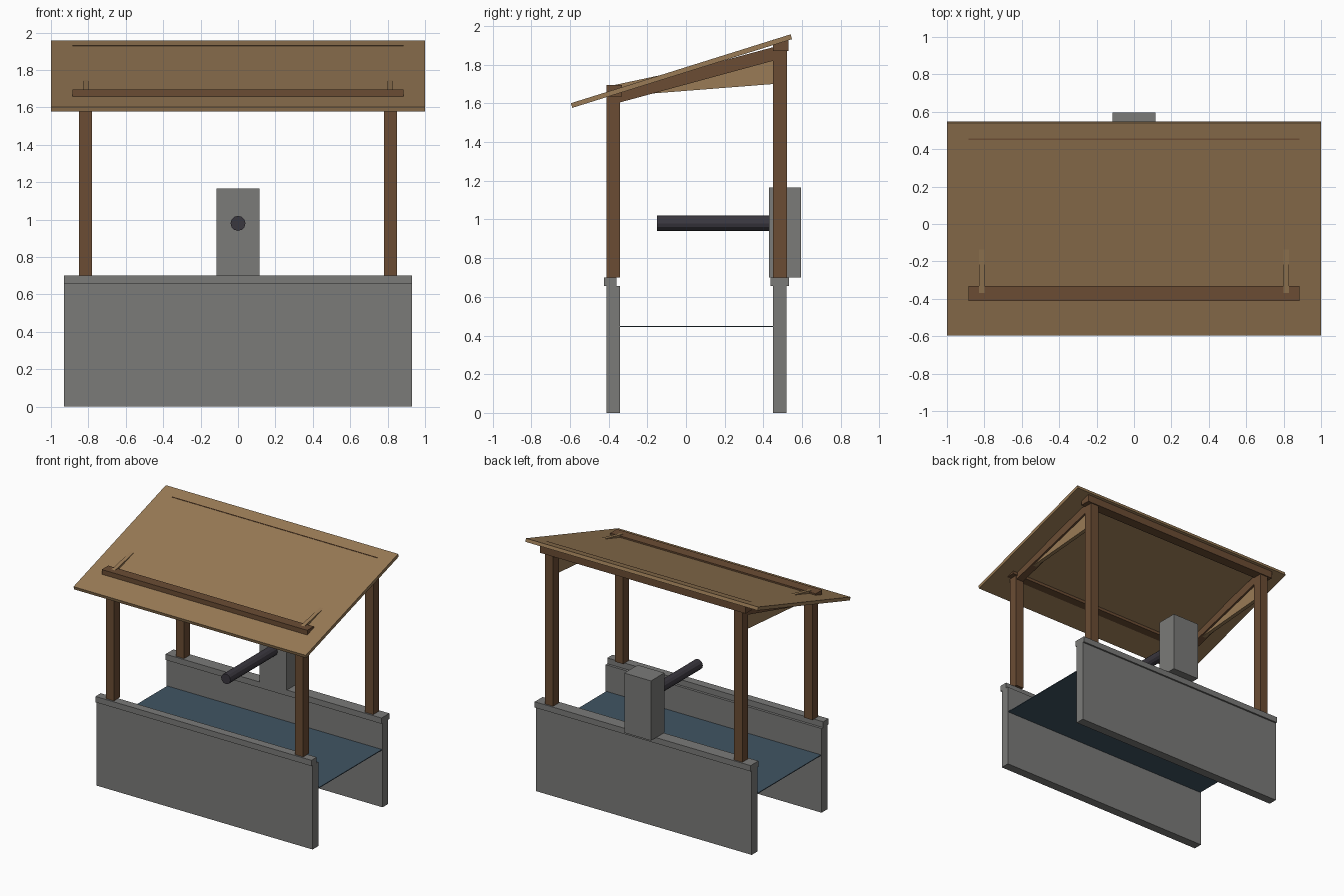
import bpy, math

if "Cube" in bpy.data.objects:
    bpy.data.objects.remove(bpy.data.objects["Cube"])


def material(name, rgb):
    m = bpy.data.materials.new(name)
    m.diffuse_color = (*rgb, 1)
    m.use_nodes = True
    m.node_tree.nodes["Principled BSDF"].inputs["Base Color"].default_value = m.diffuse_color
    return m


STONE = material("grey stone", (0.196, 0.196, 0.19))
DARK_WOOD = material("dark wood", (0.147, 0.073, 0.034))
LIGHT_WOOD = material("light wood", (0.32, 0.197, 0.092))
WATER = material("blue water", (0.051, 0.089, 0.126))
IRON = material("dark iron", (0.042, 0.038, 0.049))


def extrude_x(name, profile, x0, x1, mat):
    """Solid with a (y, z) side profile running from x0 to x1."""
    n = len(profile)
    verts = [(x, y, z) for x in (x0, x1) for y, z in profile]
    faces = [tuple(range(n))[::-1], tuple(range(n, 2 * n))]
    faces += [(i, (i + 1) % n, n + (i + 1) % n, n + i) for i in range(n)]
    mesh = bpy.data.meshes.new(name)
    mesh.from_pydata(verts, [], faces)
    mesh.materials.append(mat)
    obj = bpy.data.objects.new(name, mesh)
    bpy.context.collection.objects.link(obj)
    return obj


def box(name, x, y, z, mat):
    profile = [(y[0], z[0]), (y[1], z[0]), (y[1], z[1]), (y[0], z[1])]
    return extrude_x(name, profile, x[0], x[1], mat)


# Trough walls with capping stones
WIDE = (-0.93, 0.93)
box("front_wall", WIDE, (-0.41, -0.34), (0, 0.655), STONE)
box("back_wall", WIDE, (0.45, 0.52), (0, 0.655), STONE)
box("front_cap", WIDE, (-0.425, -0.36), (0.655, 0.70), STONE)
box("back_cap", WIDE, (0.437, 0.533), (0.655, 0.70), STONE)

# Water sheet between the walls
box("water", (-0.925, 0.925), (-0.34, 0.45), (0.443, 0.449), WATER)

# Spout block and pipe
box("spout_block", (-0.115, 0.115), (0.43, 0.595), (0.70, 1.165), STONE)
bpy.ops.mesh.primitive_cylinder_add(vertices=12, radius=0.04, depth=0.74,
                                    location=(0, 0.22, 0.98),
                                    rotation=(math.pi / 2, 0, 0))
pipe = bpy.context.object
pipe.name = "spout_pipe"
pipe.data.materials.append(IRON)

# Posts, rafters and brace boards on both sides
for side, s in (("left", -1), ("right", 1)):
    post_x = sorted((s * 0.78, s * 0.85))
    box(side + "_front_post", post_x, (-0.412, -0.34), (0.70, 1.65), DARK_WOOD)
    box(side + "_back_post", post_x, (0.45, 0.522), (0.70, 1.88), DARK_WOOD)
    extrude_x(side + "_rafter",
              [(-0.36, 1.60), (0.46, 1.823), (0.46, 1.893), (-0.36, 1.672)],
              *sorted((s * 0.785, s * 0.845)), DARK_WOOD)
    extrude_x(side + "_brace_board",
              [(-0.37, 1.636), (0.45, 1.70), (0.45, 1.87), (-0.37, 1.695)],
              *sorted((s * 0.80, s * 0.83)), LIGHT_WOOD)

# Cross beams
BEAM = (-0.885, 0.885)
box("front_beam", BEAM, (-0.412, -0.332), (1.635, 1.695), DARK_WOOD)
box("back_beam", BEAM, (0.45, 0.53), (1.87, 1.931), DARK_WOOD)

# Sloping roof board
extrude_x("roof", [(-0.588, 1.577), (0.548, 1.932), (0.541, 1.957), (-0.595, 1.601)],
          -1, 1, LIGHT_WOOD)
